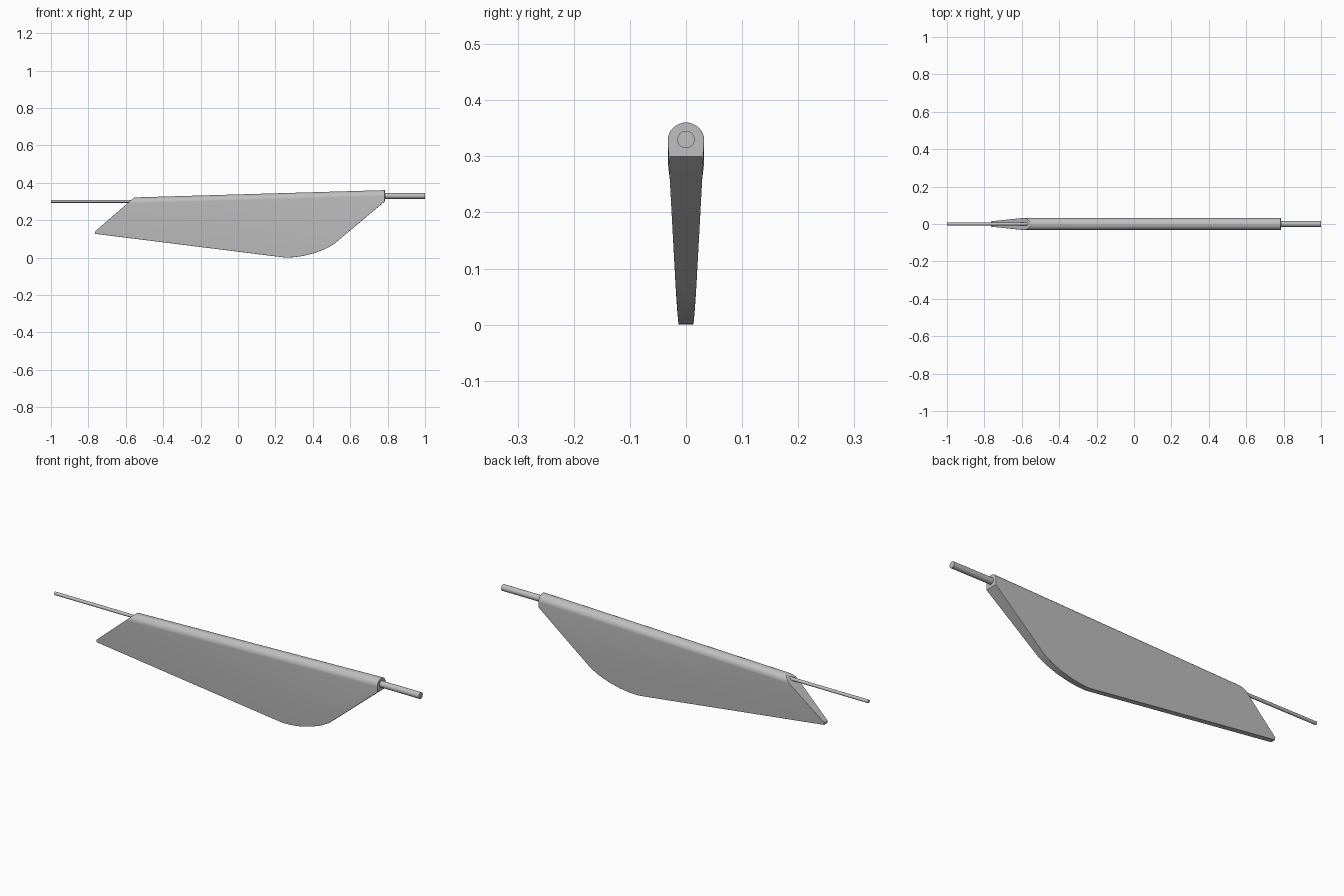
import bpy, bmesh, math
from mathutils import Vector

cube = bpy.data.objects.get("Cube")
if cube:
    bpy.data.objects.remove(cube, do_unlink=True)

grey = bpy.data.materials.new("plain grey")
grey.use_nodes = True
colour = (0.52, 0.52, 0.52, 1)
grey.diffuse_color = colour
grey.node_tree.nodes["Principled BSDF"].inputs["Base Color"].default_value = colour

SPINE_L = Vector((-0.592, 0, 0.289))
SPINE_R = Vector((0.785, 0, 0.328))
R = 0.0325          # spine radius
EDGE = 0.013        # half thickness along the lower edge
STEPS = 16

# Lower outline of the blade, right to left (x, z)
outline = [(0.785, 0.3), (0.51, 0.07), (0.465, 0.045), (0.41, 0.024),
           (0.35, 0.009), (0.3, 0.002), (0.255, 0), (0.205, 0.006),
           (-0.765, 0.127), (-0.765, 0.139)]


def half_thickness(x, z):
    """Taper from the spine down to the lower edge."""
    spine = SPINE_L.z + (x - SPINE_L.x) * (SPINE_R.z - SPINE_L.z) / (SPINE_R.x - SPINE_L.x)
    low = 0.127 - 0.125 * (x + 0.765)
    t = max(0, min(1, (z - low) / (spine - low)))
    return EDGE + (R - EDGE) * t


def finish(obj, angle):
    obj.data.materials.append(grey)
    bpy.ops.object.select_all(action='DESELECT')
    obj.select_set(True)
    bpy.context.view_layer.objects.active = obj
    bpy.ops.object.shade_smooth_by_angle(angle=math.radians(angle))


# Blade: tapered plate with a half-round spine along the top
bm = bmesh.new()
front, back = [], []
for x, z in outline:
    y = half_thickness(x, z)
    front.append(bm.verts.new((x, -y, z)))
    back.append(bm.verts.new((x, y, z)))

slope = (SPINE_L.x + 0.765) / (SPINE_L.z - 0.139)
left, right = [], []
for i in range(STEPS + 1):
    a = math.pi * i / STEPS
    y, dz = -R * math.cos(a), R * math.sin(a)
    left.append(bm.verts.new((SPINE_L.x + dz * slope, y, SPINE_L.z + dz)))
    right.append(bm.verts.new((SPINE_R.x, y, SPINE_R.z + dz)))

for a, b in zip(range(STEPS), range(1, STEPS + 1)):
    bm.faces.new((left[a], right[a], right[b], left[b]))
for i in range(len(outline) - 1):
    bm.faces.new((front[i], front[i + 1], back[i + 1], back[i]))
bm.faces.new([left[0], right[0]] + front)
bm.faces.new([left[-1], right[-1]] + back)
bm.faces.new(right + [back[0], front[0]])
bm.faces.new(left + [back[-1], front[-1]])
bmesh.ops.recalc_face_normals(bm, faces=bm.faces)
mesh = bpy.data.meshes.new("blade")
bm.to_mesh(mesh)
bm.free()
blade = bpy.data.objects.new("blade", mesh)
bpy.context.collection.objects.link(blade)
bevel = blade.modifiers.new("soft edges", 'BEVEL')
bevel.width = 0.005
bevel.segments = 3
bevel.limit_method = 'ANGLE'
bevel.angle_limit = math.radians(60)
finish(blade, 40)


# Rods running out of both ends of the spine
def rod(name, x0, x1, z, radius):
    bpy.ops.mesh.primitive_cylinder_add(vertices=32, radius=radius, depth=x1 - x0,
                                        location=((x0 + x1) / 2, 0, z),
                                        rotation=(0, math.pi / 2, 0))
    obj = bpy.context.object
    obj.name = name
    finish(obj, 40)


rod("thin_rod", -1, -0.5, 0.301, 0.008)
rod("thick_rod", 0.74, 1, 0.33, 0.0155)
